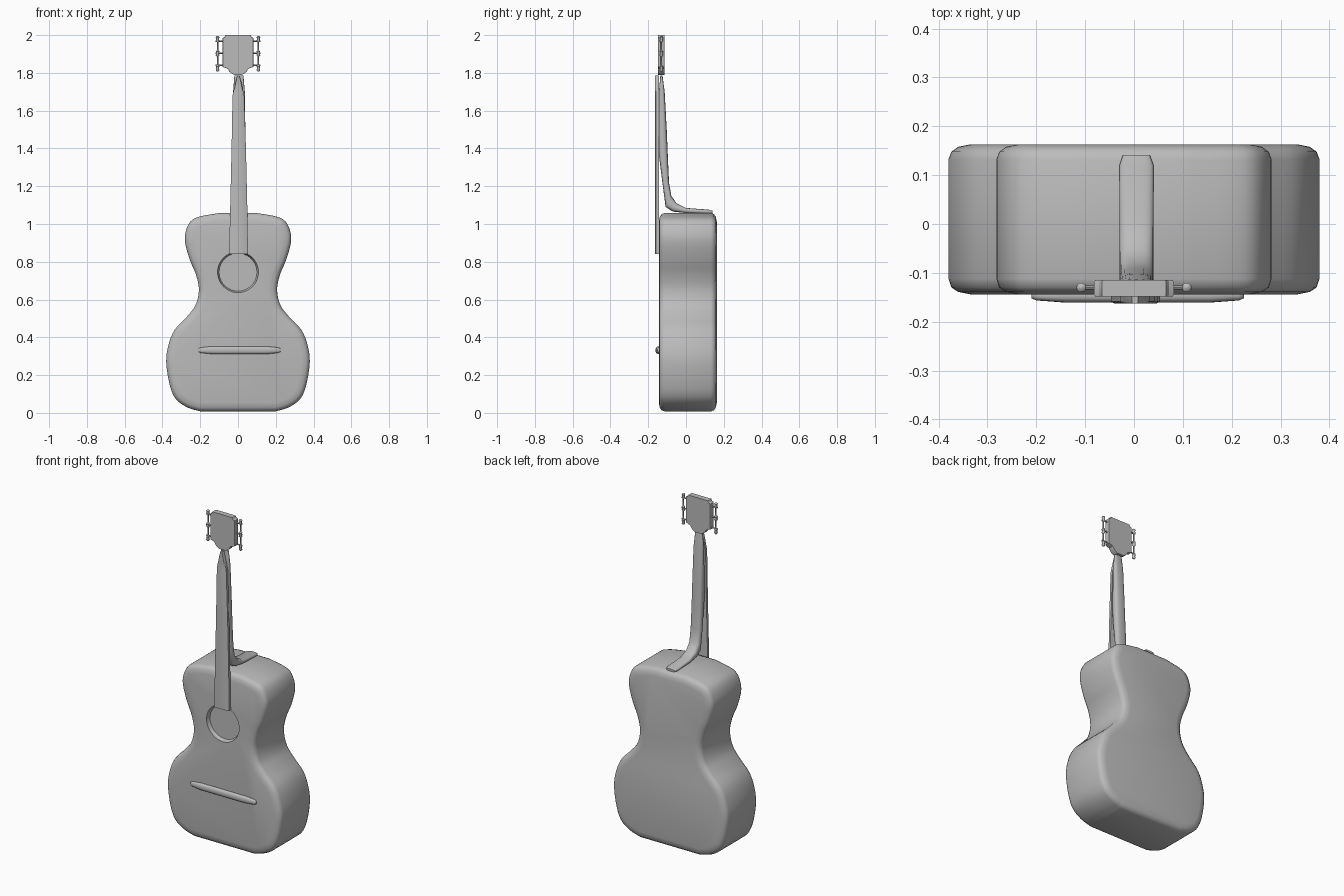
import bpy, bmesh, math
from mathutils import Vector

cube = bpy.data.objects.get("Cube")
if cube:
    bpy.data.objects.remove(cube, do_unlink=True)

grey = bpy.data.materials.new("plain grey")
grey.use_nodes = True
grey.diffuse_color = (0.5, 0.5, 0.5, 1)
grey.node_tree.nodes["Principled BSDF"].inputs["Base Color"].default_value = (0.5, 0.5, 0.5, 1)


def loft(name, rings, angle=40):
    """Skin a row of equal-length closed rings and cap both ends."""
    bm = bmesh.new()
    rows = [[bm.verts.new(p) for p in ring] for ring in rings]
    n = len(rows[0])
    for a, b in zip(rows, rows[1:]):
        for i in range(n):
            j = (i + 1) % n
            bm.faces.new((a[i], a[j], b[j], b[i]))
    bm.faces.new(rows[0][::-1])
    bm.faces.new(rows[-1])
    bmesh.ops.recalc_face_normals(bm, faces=bm.faces)
    mesh = bpy.data.meshes.new(name)
    bm.to_mesh(mesh)
    bm.free()
    mesh.materials.append(grey)
    ob = bpy.data.objects.new(name, mesh)
    bpy.context.collection.objects.link(ob)
    smooth(ob, angle)
    return ob


def smooth(ob, angle):
    bpy.ops.object.select_all(action='DESELECT')
    ob.select_set(True)
    bpy.context.view_layer.objects.active = ob
    bpy.ops.object.shade_smooth_by_angle(angle=math.radians(angle))


def oval(center, u, v, n=16, power=1.0):
    """Ring around center spanned by u and v; power below 1 squares it off."""
    def s(t):
        return math.copysign(abs(t) ** power, t)
    return [Vector(center) + Vector(u) * s(math.cos(k * math.tau / n))
            + Vector(v) * s(math.sin(k * math.tau / n)) for k in range(n)]


def spline(points, steps=4):
    """Catmull-Rom curve through 2D points."""
    p = [Vector(q) for q in points]
    p = [2 * p[0] - p[1]] + p + [2 * p[-1] - p[-2]]
    out = []
    for a, b, c, d in zip(p, p[1:], p[2:], p[3:]):
        for k in range(steps):
            t = k / steps
            out.append(0.5 * (2 * b + (c - a) * t + (2 * a - 5 * b + 4 * c - d) * t * t
                              + (3 * b - a - 3 * c + d) * t ** 3))
    return out + [p[-2]]


# Body: mirrored half outline, lofted front to back with rounded rims
half = spline([(0.2, 0.008), (0.27, 0.03), (0.33, 0.075), (0.362, 0.15), (0.38, 0.27),
               (0.368, 0.36), (0.335, 0.44), (0.27, 0.51), (0.225, 0.57), (0.207, 0.65),
               (0.222, 0.73), (0.255, 0.81), (0.28, 0.9), (0.277, 0.96), (0.25, 1.015),
               (0.2, 1.04), (0.1, 1.058)])
outline = half + [Vector((-p.x, p.y)) for p in reversed(half)]


def body_ring(inset, y):
    ring = []
    for i, p in enumerate(outline):
        t = (outline[(i + 1) % len(outline)] - outline[i - 1]).normalized()
        q = p + Vector((-t.y, t.x)) * inset
        ring.append((q.x, y, q.y))
    return ring


body = loft("body", [body_ring(d, y) for d, y in (
    (0.045, -0.144), (0.02, -0.139), (0.006, -0.13), (0, -0.112),
    (0, 0.132), (0.006, 0.148), (0.02, 0.158), (0.045, 0.163))])

# Sound hole: shallow round recess cut into the front
cutter = loft("sound_hole_cutter", [
    oval((0, y, 0.745), (r, 0, 0), (0, 0, r), 40)
    for r, y in ((0.112, -0.2), (0.108, -0.14), (0.1, -0.122))])
cutter.hide_render = True
cut = body.modifiers.new("sound hole", 'BOOLEAN')
cut.object = cutter
cut.operation = 'DIFFERENCE'
cut.solver = 'EXACT'
bpy.context.view_layer.objects.active = body
bpy.ops.object.modifier_apply(modifier=cut.name)
bpy.data.objects.remove(cutter, do_unlink=True)
smooth(body, 40)

# Neck: rounded section swept from the tip down into the curved heel
neck = []
for fy, fz, by, bz, w in (
        (-0.136, 1.785, -0.124, 1.785, 0.024), (-0.143, 1.7, -0.113, 1.7, 0.031),
        (-0.148, 1.5, -0.102, 1.5, 0.034), (-0.145, 1.38, -0.097, 1.38, 0.035),
        (-0.125, 1.22, -0.09, 1.22, 0.035), (-0.108, 1.09, -0.078, 1.15, 0.035),
        (-0.07, 1.066, -0.05, 1.11, 0.035), (0, 1.058, 0, 1.085, 0.035),
        (0.12, 1.054, 0.12, 1.076, 0.035), (0.14, 1.057, 0.14, 1.07, 0.028)):
    f, b = Vector((0.005, fy, fz)), Vector((0.005, by, bz))
    neck.append(oval((f + b) / 2, (w, 0, 0), (b - f) / 2, 20, 0.7))
loft("neck", neck, 60)

# Fingerboard: thin strip that narrows to a point at the top
loft("fingerboard", [
    [(x + s * w, y, z) for s, y in ((-1, -0.144), (-1, -0.159), (-0.85, -0.163),
                                    (0.85, -0.163), (1, -0.159), (1, -0.144))]
    for x, w, z in ((0.003, 0.05, 0.84), (0.004, 0.045, 1.1), (0.004, 0.038, 1.4),
                    (0.002, 0.031, 1.68), (0.002, 0.018, 1.74), (0.002, 0.006, 1.785))])

# Bridge: rounded bar with tapered ends
loft("bridge", [oval((x, -0.146, 0.332), (0, r * 0.75, 0), (0, 0, r), 16, 0.8)
                for x, r in ((-0.21, 0.008), (-0.2, 0.014), (-0.14, 0.02), (0.155, 0.02),
                             (0.215, 0.014), (0.225, 0.008))], 60)

# Headstock: flat plate with a stepped lower end
plate = [(0.022, 1.79), (0.042, 1.802), (0.055, 1.822), (0.082, 1.832), (0.082, 1.985),
         (0.072, 1.99), (0.066, 2.0)]
plate += [(-x, z) for x, z in reversed(plate)]
loft("headstock", [[(x * k, y, z) for x, z in plate]
                   for y, k in ((-0.148, 0.97), (-0.144, 1), (-0.119, 1), (-0.115, 0.97))], 30)

# Tuning machines: a beaded post row and three shafts on each side
for side, label in ((1, "left"), (-1, "right")):
    x = side * 0.108
    rows = []
    for z in (1.825, 1.905, 1.98):
        rows += [(z + dz, r) for dz, r in ((-0.018, 0.004), (-0.012, 0.01), (0, 0.007),
                                           (0.009, 0.01), (0.015, 0.004))]
    loft(label + "_tuning_knobs",
         [oval((x, -0.13, z), (r, 0, 0), (0, r, 0), 10) for z, r in rows], 60)
    for i, z in enumerate((1.84, 1.905, 1.968)):
        loft(f"{label}_tuning_shaft_{i + 1}",
             [oval((side * sx, -0.13, z), (0, 0.004, 0), (0, 0, 0.004), 8)
              for sx in (0.07, 0.118)])
